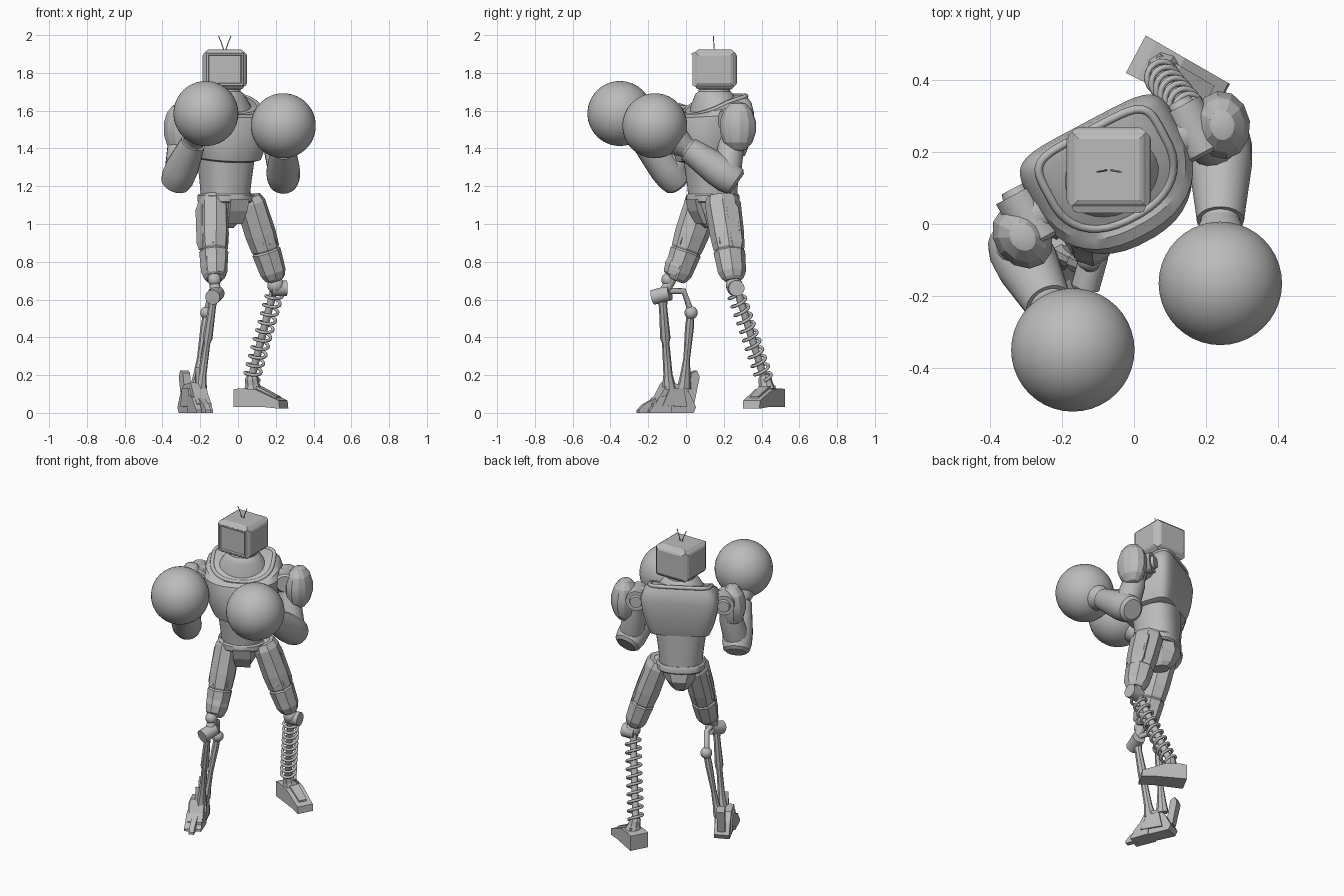
import bpy, bmesh
from math import sin, cos, pi, radians, copysign
from mathutils import Vector, Matrix

old = bpy.data.objects.get("Cube")
if old:
    bpy.data.objects.remove(old)

GREY = (0.5, 0.5, 0.5, 1)
mat = bpy.data.materials.new("plain grey")
mat.use_nodes = True
mat.diffuse_color = GREY
mat.node_tree.nodes["Principled BSDF"].inputs["Base Color"].default_value = GREY

# The upper body is turned about the vertical through the neck
BODY = Matrix.Translation((-0.07, 0.15, 0)) @ Matrix.Rotation(radians(28), 4, "Z")
FRONT = BODY.to_3x3() @ Vector((0, -1, 0))


def body(x, y, z):
    return BODY @ Vector((x, y, z))


def link(name, data):
    ob = bpy.data.objects.new(name, data)
    bpy.context.collection.objects.link(ob)
    data.materials.append(mat)
    return ob


def finish(name, bm, angle=35):
    bmesh.ops.recalc_face_normals(bm, faces=bm.faces)
    me = bpy.data.meshes.new(name)
    bm.to_mesh(me)
    bm.free()
    if angle:
        me.shade_smooth()
        me.set_sharp_from_angle(angle=radians(angle))
    return link(name, me)


def loft(name, rings, angle=35):
    bm = bmesh.new()
    loops = [[bm.verts.new(p) for p in r] for r in rings]
    for a, b in zip(loops, loops[1:]):
        for i in range(len(a)):
            j = (i + 1) % len(a)
            bm.faces.new((a[i], a[j], b[j], b[i]))
    bm.faces.new(loops[0])
    bm.faces.new(loops[-1])
    return finish(name, bm, angle)


def tube(name, p0, p1, profile, n=16, angle=35):
    """Rings (t, rx, ry) strung along a line; rx lies across the body."""
    p0, p1 = Vector(p0), Vector(p1)
    d = (p1 - p0).normalized()
    ref = FRONT if abs(d.dot(FRONT)) < 0.9 else Vector((0, 0, 1))
    e1 = ref.cross(d).normalized()
    e2 = d.cross(e1)
    turns = [2 * pi * (i + 0.5) / n for i in range(n)]
    return loft(name, [[p0.lerp(p1, t) + e1 * rx * cos(a) + e2 * ry * sin(a)
                        for a in turns] for t, rx, ry in profile], angle)


def rod(name, p0, p1, r0, r1=None, n=16):
    r1 = r1 or r0
    return tube(name, p0, p1, [(0, r0, r0), (1, r1, r1)], n)


def ball(name, p, r, n=16, scale=(1, 1, 1), angle=35, turn=0):
    bm = bmesh.new()
    m = (Matrix.Translation(p) @ Matrix.Rotation(radians(turn), 4, "Z")
         @ Matrix.Diagonal((*scale, 1)))
    bmesh.ops.create_uvsphere(bm, u_segments=n, v_segments=n // 2 + 1, radius=r, matrix=m)
    return finish(name, bm, angle)


def dring(z, w, f, b, tilt=0.0, square=0.38, n=40):
    """Body cross-section: rounded front, squarer back, dipping forward."""
    pts = []
    for i in range(n):
        a = 2 * pi * (i + 0.5) / n
        p, depth, dip = (square, b, tilt) if sin(a) > 0 else (0.85, f, tilt * 2)
        x = w * copysign(abs(cos(a)) ** p, cos(a))
        y = depth * copysign(abs(sin(a)) ** p, sin(a))
        pts.append(body(x, y, z + dip * y))
    return pts


def waist(z, w, f, b, n=40):
    return dring(z, w, f, b, 0, 0.85, n)


def wedge(name, profile, w, place, turn, w_front=None):
    """Side outline (y, z) given a width, then placed and turned."""
    m = Matrix.Translation(place) @ Matrix.Rotation(radians(turn), 4, "Z")
    ymin = min(y for y, z in profile)
    ymax = max(y for y, z in profile)
    wf = w_front or w

    def width(y):
        return wf + (w - wf) * (y - ymin) / (ymax - ymin)
    return loft(name, [[m @ Vector((s * width(y), y, z)) for y, z in profile]
                       for s in (-1, 1)], 0)


def wire(name, pts, r, closed=False):
    cu = bpy.data.curves.new(name, "CURVE")
    cu.dimensions = "3D"
    cu.bevel_depth = r
    cu.bevel_resolution = 2
    cu.use_fill_caps = True
    sp = cu.splines.new("POLY")
    sp.points.add(len(pts) - 1)
    for q, p in zip(sp.points, pts):
        q.co = (*p, 1)
    sp.use_cyclic_u = closed
    sp.use_smooth = True
    return link(name, cu)


# Head: box with raised pillow panels and a sunken screen
bm = bmesh.new()
bmesh.ops.create_cube(bm, size=1, matrix=Matrix.Translation((-0.07, 0.152, 1.819))
                      @ Matrix.Diagonal((0.206, 0.206, 0.184, 1)))
bm.normal_update()
front = [f for f in bm.faces if f.normal.y < -0.9]
others = [f for f in bm.faces if f not in front]
bmesh.ops.inset_individual(bm, faces=others, thickness=0.01, depth=0.008)
bmesh.ops.inset_individual(bm, faces=others, thickness=0.016, depth=0.006)
bmesh.ops.inset_individual(bm, faces=front, thickness=0.008, depth=0.014)
bmesh.ops.inset_individual(bm, faces=front, thickness=0.014, depth=0)
bmesh.ops.inset_individual(bm, faces=front, thickness=0.006, depth=-0.008)
finish("head", bm, 0)
wedge("brow", [(0, 0), (0, 0.012), (-0.006, 0.01), (-0.006, 0.002)], 0.09,
      (-0.07, 0.036, 1.893), 0)
for s in (-1, 1):
    wire("antenna", [(-0.07 + s * 0.005, 0.15, 1.92), (-0.07 + s * 0.018, 0.147, 1.96),
                     (-0.07 + s * 0.033, 0.145, 1.995)], 0.0025)

# Neck, collar, chest, abdomen
tube("neck", body(0, 0, 1.57), body(0, 0, 1.74),
     [(0, 0.16, 0.13), (0.32, 0.145, 0.12), (0.6, 0.115, 0.105), (0.7, 0.1, 0.1),
      (0.77, 0.085, 0.085), (1, 0.075, 0.075)], 32)
loft("chest", [dring(1.345, .15, .17, .09, .06), dring(1.355, .178, .2, .115, .06),
               dring(1.41, .2, .22, .13, .04), dring(1.50, .222, .225, .142),
               dring(1.58, .232, .205, .148, .04), dring(1.625, .215, .175, .14, .13),
               dring(1.65, .185, .15, .122, .25), dring(1.655, .165, .13, .11, .25)])
wire("collar", dring(1.65, 0.18, 0.148, 0.122, 0.25), 0.012, True)
loft("abdomen", [waist(1.14, .125, .135, .115), waist(1.2, .13, .14, .115),
                 waist(1.28, .14, .152, .115), waist(1.38, .155, .16, .115)])

# Pelvis
loft("belt", [waist(1.11, .135, .13, .112), waist(1.12, .145, .142, .122),
              waist(1.15, .145, .142, .122), waist(1.16, .135, .135, .117)])
loft("pelvis", [waist(1.115, .12, .12, .12, 8), waist(1.06, .095, .105, .125, 8),
                waist(1.0, .06, .075, .09, 8), waist(0.98, .045, .05, .06, 8)], 0)
wedge("groin_plate", [(-0.12, 1.13), (-0.15, 1.13), (-0.135, 1.07), (-0.095, 1.0),
                      (-0.07, 1.0)], 0.04, body(0.012, 0, 0), 28, 0.055)

# Arms with round gloves
ARMS = [("right", -1, (-0.31, -0.035, 1.505), 38, (-0.315, -0.075, 1.255), (-0.17, -0.35, 1.585)),
        ("left", 1, (0.245, 0.275, 1.515), 8, (0.24, 0.215, 1.255), (0.24, -0.165, 1.52))]
for side, s, pad, turn, elbow, hand in ARMS:
    elbow, hand = Vector(elbow), Vector(hand)
    joint = body(s * 0.265, -0.02, 1.54)
    rod(side + "_shoulder_axle", body(s * 0.18, 0, 1.54), joint, 0.07)
    tube(side + "_shoulder_hub", body(s * 0.26, -0.09, 1.55), body(s * 0.26, 0.08, 1.55),
         [(0, .05, .05), (.06, .062, .062), (.9, .062, .062), (.9, .04, .04), (1, .035, .035)], 20)
    ball(side + "_shoulder_pad", pad, 0.1, 12, (0.8, 0.98, 1.35), 20, turn)
    tube(side + "_upper_arm", joint, elbow,
         [(0, .055, .055), (.3, .06, .06), (.45, .07, .07), (.9, .075, .075), (1, .05, .05)])
    tube(side + "_forearm", elbow.lerp(hand, -0.15), elbow.lerp(hand, 0.66),
         [(0, .06, .06), (.04, .078, .078), (.16, .088, .088), (.35, .088, .088), (.75, .07, .07),
          (.85, .066, .066), (.85, .055, .055), (1, .053, .053)], 20)
    rod(side + "_glove_cuff", elbow.lerp(hand, 0.56), elbow.lerp(hand, 0.72), 0.056, 0.085, 24)
    ball(side + "_glove", hand, 0.172, 40)

# Thighs: faceted shells with raised strips
LEGS = [("right", -1, (-0.135, 0.1, 1.145), (-0.125, -0.055, 0.70)),
        ("left", 1, (0.055, 0.19, 1.145), (0.2, 0.25, 0.70))]
for side, s, hip, knee in LEGS:
    hip, knee = Vector(hip), Vector(knee)
    ball(side + "_hip", hip - Vector((0, 0, 0.05)), 0.07)
    tube(side + "_thigh", hip, knee,
         [(0, .06, .085), (.08, .076, .1), (.45, .08, .094), (.62, .074, .085),
          (.64, .068, .08), (.66, .076, .086), (.9, .068, .076), (.97, .055, .06),
          (1, .04, .045)], 8, 0)
    for k in (-1, 0, 1):
        shift = FRONT * 0.072 + BODY.to_3x3() @ Vector((k * 0.034, abs(k) * 0.012, 0))
        tube(side + "_thigh_strip", hip.lerp(knee, 0.1) + shift, hip.lerp(knee, 0.6) + shift * 0.95,
             [(0, .008, .012), (.08, .014, .02), (.92, .013, .02), (1, .008, .01)], 4, 0)
    outer = BODY.to_3x3() @ Vector((s * 0.062, 0.015, 0))
    tube(side + "_thigh_side_plate", hip.lerp(knee, 0.08) + outer, hip.lerp(knee, 0.62) + outer,
         [(0, .01, .03), (.1, .02, .05), (.85, .02, .045), (1, .01, .03)], 4, 0)

# Right lower leg: knee guard, pin, joint drum and two struts
tube("right_knee_guard", (-0.125, 0.008, 0.89), (-0.125, -0.062, 0.72),
     [(0, .055, .05), (.06, .066, .062), (.7, .068, .076), (.95, .058, .066), (1, .05, .055)], 8, 0)
rod("right_knee_pin", (-0.125, -0.06, 0.74), (-0.12, -0.12, 0.63), 0.028)
ball("right_knee_ball", (-0.125, -0.095, 0.705), 0.036)
rod("right_knee_drum", (-0.135, -0.175, 0.612), (-0.11, -0.085, 0.635), 0.04, None, 20)
wire("right_knee_link", [(-0.12, -0.09, 0.645), (-0.14, -0.012, 0.645), (-0.165, 0.025, 0.54)], 0.017)
ball("right_calf_ball", (-0.165, 0.027, 0.53), 0.035)
tube("right_front_strut", (-0.13, -0.125, 0.61), (-0.2, -0.09, 0.13),
     [(0, .025, .03), (.1, .02, .022), (.45, .026, .028), (.5, .018, .02), (.85, .022, .025),
      (1, .035, .04)], 8)
tube("right_rear_strut", (-0.165, 0.025, 0.53), (-0.225, -0.01, 0.13),
     [(0, .02, .02), (.2, .022, .024), (.6, .016, .018), (.85, .022, .03), (1, .03, .04)], 8)

# Right foot: instep, toes, heel and fins
SOLE = Matrix.Translation((-0.232, -0.07, 0)) @ Matrix.Rotation(radians(24), 4, "Z")
ANKLE = SOLE.translation
wedge("right_foot", [(.1, 0), (.115, .03), (.08, .1), (.04, .15), (-.05, .16), (-.09, .09),
                     (-.13, .05), (-.13, 0)], 0.046, ANKLE, 24, 0.042)
for x, reach, turn in ((-0.032, 0.16, 20), (0, 0.2, 22), (0.032, 0.15, 22)):
    wedge("right_toe", [(-.03, 0), (-.03, .1), (-.1, .08), (-reach + .03, .045), (-reach, .015),
                        (-reach, 0)], 0.02, SOLE @ Vector((x, 0, 0)), turn, 0.015)
wedge("right_heel_fin", [(.07, .05), (.1, .21), (.13, .225), (.145, .19), (.115, .05)],
      0.025, ANKLE, 24, 0.018)
wedge("right_shin_spike", [(-.03, .1), (-.045, .24), (-.06, .1)], 0.012, ANKLE, 24)
for s in (-1, 1):
    wedge("right_ankle_plate", [(.06, .03), (.04, .13), (-.04, .13), (-.08, .04)], 0.01,
          SOLE @ Vector((s * 0.044, 0, 0)), 24)

# Left lower leg: knee ball, rod and coil spring
top, low = Vector((0.195, 0.265, 0.63)), Vector((0.07, 0.415, 0.18))
ball("left_knee_ball", (0.2, 0.255, 0.675), 0.045)
rod("left_knee_drum", body(0.27, -0.02, 0.66), body(0.345, -0.05, 0.66), 0.042, None, 20)
rod("left_spring_rod", top + Vector((0, 0, 0.04)), low, 0.02)
axis = (low - top).normalized()
side = axis.cross(Vector((0, 1, 0))).normalized()
other = axis.cross(side)
TURNS, STEPS = 10, 20
wire("left_coil_spring", [top.lerp(low, i / (TURNS * STEPS))
                          + 0.042 * (side * cos(2 * pi * i / STEPS) + other * sin(2 * pi * i / STEPS))
                          for i in range(TURNS * STEPS + 1)], 0.0085)

# Left foot
HEEL = (0.08, 0.432, 0)
wedge("left_foot", [(.085, .03), (.085, .125), (.05, .13), (-.04, .125), (-.18, .065), (-.185, .022),
                    (-.1, .03), (-.04, .03)], 0.059, HEEL, 62, 0.05)
wedge("left_instep_plate", [(.03, .12), (.03, .145), (-.04, .14), (-.15, .088), (-.15, .07)],
      0.032, HEEL, 62, 0.025)
tube("left_ankle", (0.08, 0.428, 0.12), (0.07, 0.415, 0.2),
     [(0, .05, .05), (.4, .038, .038), (.8, .035, .035), (1, .025, .025)], 8, 0)
